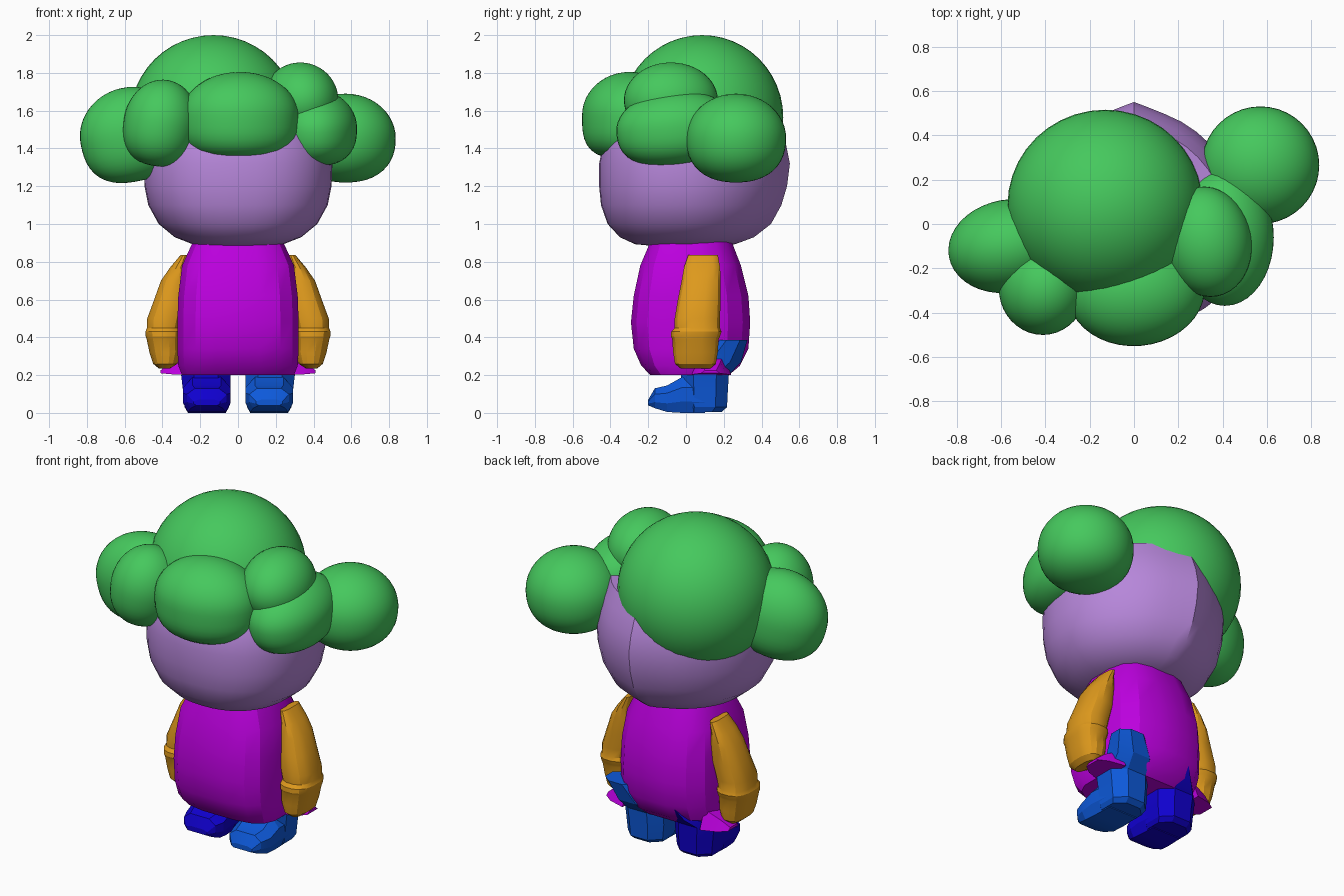
import bpy, bmesh, math
from mathutils import Vector, Euler

if "Cube" in bpy.data.objects:
    bpy.data.objects.remove(bpy.data.objects["Cube"])


def material(name, rgb):
    m = bpy.data.materials.new(name)
    m.diffuse_color = (*rgb, 1)
    m.use_nodes = True
    m.node_tree.nodes["Principled BSDF"].inputs["Base Color"].default_value = m.diffuse_color
    return m


GREEN = material("green", (0.06, 0.58, 0.11))
PURPLE = material("lilac", (0.47, 0.24, 0.70))
MAGENTA = material("magenta", (0.50, 0.0, 0.73))
ORANGE = material("orange", (0.73, 0.32, 0.012))
NAVY = material("dark_blue", (0.005, 0.0, 0.62))
BLUE = material("blue", (0.004, 0.10, 0.70))


def finish(bm, name, mat, angle):
    bmesh.ops.recalc_face_normals(bm, faces=bm.faces[:])
    me = bpy.data.meshes.new(name)
    bm.to_mesh(me)
    bm.free()
    ob = bpy.data.objects.new(name, me)
    me.materials.append(mat)
    bpy.context.collection.objects.link(ob)
    bpy.ops.object.select_all(action='DESELECT')
    ob.select_set(True)
    bpy.context.view_layer.objects.active = ob
    bpy.ops.object.shade_smooth_by_angle(angle=math.radians(angle))
    return ob


def loft(bm, rings):
    loops = [[bm.verts.new(p) for p in r] for r in rings]
    n = len(loops[0])
    for a, b in zip(loops, loops[1:]):
        for i in range(n):
            j = (i + 1) % n
            bm.faces.new((a[i], a[j], b[j], b[i]))
    bm.faces.new(loops[0])
    bm.faces.new(loops[-1])


def oval(z, cx, cy, a, front, back, n, pf=2.0, pb=2.0, turn=0.0):
    """Horizontal superellipse with separate front and back depth."""
    pts = []
    for i in range(n):
        t = 2 * math.pi * i / n + turn
        c, s = math.cos(t), math.sin(t)
        p, d = (pf, front) if s < 0 else (pb, back)
        pts.append((cx + math.copysign(abs(c) ** (2 / p), c) * a,
                    cy + math.copysign(abs(s) ** (2 / p), s) * d, z))
    return pts


# Head: rounded bowl, creased along the middle and slightly pointed at the back
bm = bmesh.new()
head = [(.88, .12, .13, .12), (.893, .24, .27, .26), (.93, .335, .35, .36), (1.0, .42, .415, .45),
        (1.1, .475, .45, .505), (1.2, .495, .46, .535), (1.32, .5, .46, .55),
        (1.42, .485, .44, .53), (1.5, .46, .40, .50), (1.58, .42, .35, .46)]
loft(bm, [oval(z, 0, 0, a, f, b, 40, 2.3, 1.85) for z, a, f, b in head])
for v in bm.verts:
    v.co.y *= 1 - .05 * min(1, abs(v.co.x) / .1) if v.co.y > 0 else 1
finish(bm, "head", PURPLE, 30)

# Hair: one big puff and a row of smaller clumps with fuller undersides
# name, centre, radii, rotation, underside roundness (2 = ellipsoid)
clumps = [
    ("hair_crown", (-.13, .085, 1.565), (.44, .43, .435), (0, 0, 0), 2),
    ("hair_left", (-.565, -.1, 1.475), (.275, .21, .25), (0, -12, 10), 2.6),
    ("hair_front_left", (-.41, -.29, 1.535), (.195, .21, .23), (0, 10, 0), 2.4),
    ("hair_front", (.01, -.3, 1.575), (.31, .25, .23), (0, 0, 5), 3.2),
    ("hair_top_right", (.33, -.08, 1.655), (.2, .25, .2), (0, 0, 10), 2),
    ("hair_lower_right", (.41, -.06, 1.51), (.22, .31, .2), (5, 0, 0), 2.6),
    ("hair_back_right", (.57, .265, 1.455), (.265, .265, .235), (0, 0, 0), 2.3),
]
for name, loc, size, rot, full in clumps:
    bm = bmesh.new()
    bmesh.ops.create_uvsphere(bm, u_segments=40, v_segments=24, radius=1)
    turn = Euler([math.radians(r) for r in rot])
    for v in bm.verts:
        u = v.co.normalized()
        if u.z < 0:
            side = math.hypot(u.x, u.y)
            u /= (side ** full + abs(u.z) ** full) ** (1 / full)
        q = Vector(u[k] * size[k] for k in range(3))
        q.rotate(turn)
        v.co = q + Vector(loc)
    finish(bm, name, GREEN, 60)

# Smock: faceted barrel with flat front and back panels
bm = bmesh.new()
smock = [(.2, .30, .19, .23), (.25, .32, .24, .29), (.34, .325, .28, .335), (.48, .325, .295, .345),
         (.62, .32, .28, .335), (.78, .30, .245, .295), (.92, .235, .185, .24)]
loft(bm, [oval(z, 0, 0, a, f, b, 16, 3.2, 2.7, math.pi / 16) for z, a, f, b in smock])
finish(bm, "smock", MAGENTA, 25)

# Pointed hem flares at both sides
for side, label in ((-1, "left"), (1, "right")):
    bm = bmesh.new()
    loft(bm, [[(side * x, .13 + w * dy, z + dz * h)
               for dy, dz in ((-1, 0), (1, 0), (.6, 1), (-.6, 1))]
              for x, w, z, h in ((.26, .11, .2, .11), (.36, .085, .205, .06), (.41, .05, .21, .015))])
    finish(bm, "hem_flare_" + label, MAGENTA, 25)

# Sleeves with cuff and rounded hand: z, x centre, x radius, y centre, y radius
arm = [(.235, .39, .03, .05, .08), (.26, .385, .065, .05, .11), (.32, .385, .085, .05, .12),
       (.39, .392, .093, .05, .125), (.405, .392, .098, .05, .132), (.43, .392, .1, .055, .135),
       (.45, .392, .091, .06, .122), (.50, .385, .097, .06, .122), (.60, .355, .09, .07, .115),
       (.70, .335, .074, .08, .105), (.77, .315, .045, .085, .097), (.835, .285, .02, .09, .08)]
for side, label in ((-1, "left"), (1, "right")):
    bm = bmesh.new()
    loft(bm, [oval(z, side * x, y, a, b, b, 16, 2.5, 2.5, math.pi / 16) for z, x, a, y, b in arm])
    finish(bm, "sleeve_" + label, ORANGE, 25)

# Legs: faceted column leaning back at the thigh, plus a blunt toe
# thigh: z, x, y, x radius, y radius; then toe centre and toe length factor
for side, label, mat, thigh, toe_x, reach in (
        (-1, "left", NAVY, (.33, .12, .265, .02, .05), .165, .8),
        (1, "right", BLUE, (.385, .25, .25, .1, .08), .165, 1)):
    bm = bmesh.new()
    hip = (.27, .19, .18, .13, .12) if side > 0 else (.25, .14, .19, .09, .09)
    column = [(0.01, .165, .09, .11, .105), (.03, .165, .1, .125, .125), (.12, .165, .1, .135, .13),
              (.2, .17, .1, .14, .135), hip, thigh]
    loft(bm, [oval(z, side * x, y, a, b, b, 8, 2.4, 2.4, math.pi / 8) for z, x, y, a, b in column])
    toe = [(.1, .12, 0, .19), (-.02, .125, .005, .19), (-.1, .125, .01, .145),
           (-.165, .105, .025, .13), (-.2, .07, .04, .07)]
    outline = ((-.8, 0), (.8, 0), (1, .3), (1, .7), (.6, 1), (-.6, 1), (-1, .7), (-1, .3))
    loft(bm, [[(side * toe_x + u * w, y * reach, lo + v * (hi - lo)) for u, v in outline]
              for y, w, lo, hi in toe])
    for v in bm.verts:
        v.co.z = max(0, v.co.z - .005) if v.co.z < .02 else v.co.z
    finish(bm, "leg_" + label, mat, 20)
